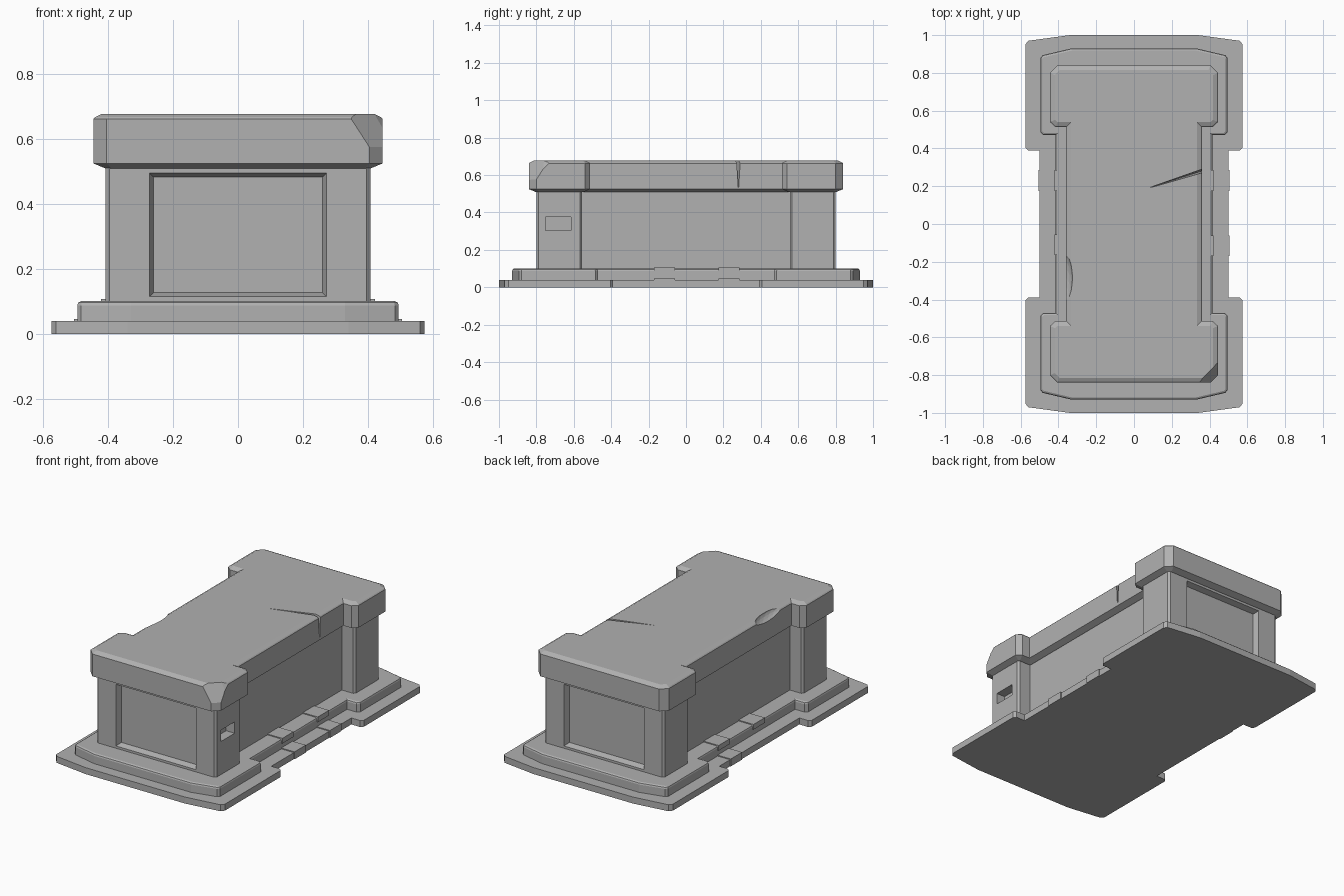
import bpy, bmesh
from mathutils import Vector

if "Cube" in bpy.data.objects:
    bpy.data.objects.remove(bpy.data.objects["Cube"])

stone = bpy.data.materials.new("dark_stone")
stone.diffuse_color = (.44, .44, .44, 1)
stone.use_nodes = True
stone.node_tree.nodes["Principled BSDF"].inputs["Base Color"].default_value = stone.diffuse_color


def outline(q):
    # mirror a quarter outline into a full counter-clockwise loop
    return (q + [(-x, y) for x, y in reversed(q)] +
            [(-x, -y) for x, y in q] + [(x, -y) for x, y in reversed(q)])


def inset(pts, d):
    # move every edge inward by d
    out, n = [], len(pts)
    for i in range(n):
        p = Vector(pts[i])
        a = (p - Vector(pts[i - 1])).normalized()
        b = (Vector(pts[(i + 1) % n]) - p).normalized()
        na, nb = Vector((-a.y, a.x)), Vector((-b.y, b.x))
        out.append(p + (na + nb) * (d / (1 + na.dot(nb))))
    return out


def make(name, bm):
    bmesh.ops.recalc_face_normals(bm, faces=bm.faces)
    me = bpy.data.meshes.new(name)
    bm.to_mesh(me)
    bm.free()
    me.materials.append(stone)
    ob = bpy.data.objects.new(name, me)
    bpy.context.collection.objects.link(ob)
    return ob


def stack(q, levels):
    # solid from one outline, with (inset, height) levels
    bm = bmesh.new()
    full = outline(q)
    rings = [[bm.verts.new((p[0], p[1], z)) for p in inset(full, d)] for d, z in levels]
    n = len(full)
    for lo, hi in zip(rings, rings[1:]):
        for i in range(n):
            j = (i + 1) % n
            bm.faces.new((lo[i], lo[j], hi[j], hi[i]))
    bm.faces.new(rings[0][::-1])
    bm.faces.new(rings[-1])
    return bm


def hull(name, pts):
    bm = bmesh.new()
    for p in pts:
        bm.verts.new(p)
    bmesh.ops.convex_hull(bm, input=bm.verts)
    return make(name, bm)


def block(name, xs, ys, zs):
    return hull(name, [(x, y, z) for x in xs for y in ys for z in zs])


def cut(ob, cutter):
    m = ob.modifiers.new("cut", 'BOOLEAN')
    m.operation, m.solver, m.object = 'DIFFERENCE', 'EXACT', cutter
    cutter.hide_render = True
    cutter.hide_set(True)
    cutter.display_type = 'WIRE'


# stepped base
make("base_slab", stack([(.5, .39), (.56, .39), (.575, .405), (.575, .95), (.56, .97), (.34, 1.0)],
                        [(0, 0), (0, .04)]))
make("base_step", stack([(.415, .47), (.48, .47), (.495, .485), (.495, .88), (.483, .894), (.33, .93)],
                        [(0, .035), (0, .088), (.003, .096), (.012, .101)]))

# raised stone patches on the long sides
for side, y, low in ((1, .23, True), (1, -.115, True), (-1, .23, True), (-1, -.11, False)):
    ys = (y - .055, y + .055)
    block("step_patch", (side * .31, side * .422), ys, (.075, .107))
    if low:
        block("slab_patch", (side * .40, side * .505), ys, (0, .046))

# body with corner posts
body = make("body", stack([(.32, .555), (.396, .555), (.408, .567), (.408, .788), (.396, .80)],
                          [(0, .09), (0, .52)]))
for s in (-1, 1):
    cut(body, hull("end_panel_cutter",
                   [(x * (.26 + k), s * y, z) for y, k in ((.765, 0), (.80, .012), (.835, .024))
                    for x in (-1, 1) for z in (.127 - k, .483 + k)]))
cut(body, block("side_slot_cutter", (.35, .45), (-.75, -.615), (.305, .375)))

# lid
bm = stack([(.36, .513), (.415, .513), (.445, .54), (.445, .80), (.405, .84)],
           [(.036, .51), (0, .525), (0, .662), (.006, .668), (.026, .678)])
# broken front right corner
for tri in (((.35, -.84, .66), (.445, -.74, .67), (.41, -.835, .575)),
            ((.37, -.84, .685), (.445, -.735, .66), (.445, -.80, .60))):
    a, b, c = map(Vector, tri)
    no = (b - a).cross(c - a).normalized()
    if no.x < 0:
        no = -no
    bmesh.ops.recalc_face_normals(bm, faces=bm.faces)
    bmesh.ops.bisect_plane(bm, geom=bm.verts[:] + bm.edges[:] + bm.faces[:],
                           plane_co=a, plane_no=no, clear_outer=True)
    bmesh.ops.holes_fill(bm, edges=[e for e in bm.edges if e.is_boundary], sides=0)
lid = make("lid", bm)

# crack running in from the right edge
cut(lid, hull("crack_cutter", [(.38, .276, .69), (.38, .298, .69), (.08, .19, .69),
                               (.08, .192, .677), (.38, .287, .50)]))

# shallow chip on the left edge
bm = bmesh.new()
bmesh.ops.create_icosphere(bm, subdivisions=3, radius=1)
for v in bm.verts:
    v.co = Vector((-.385 + v.co.x * .06, -.285 + v.co.y * .15, .685 + v.co.z * .05))
cut(lid, make("edge_chip_cutter", bm))
